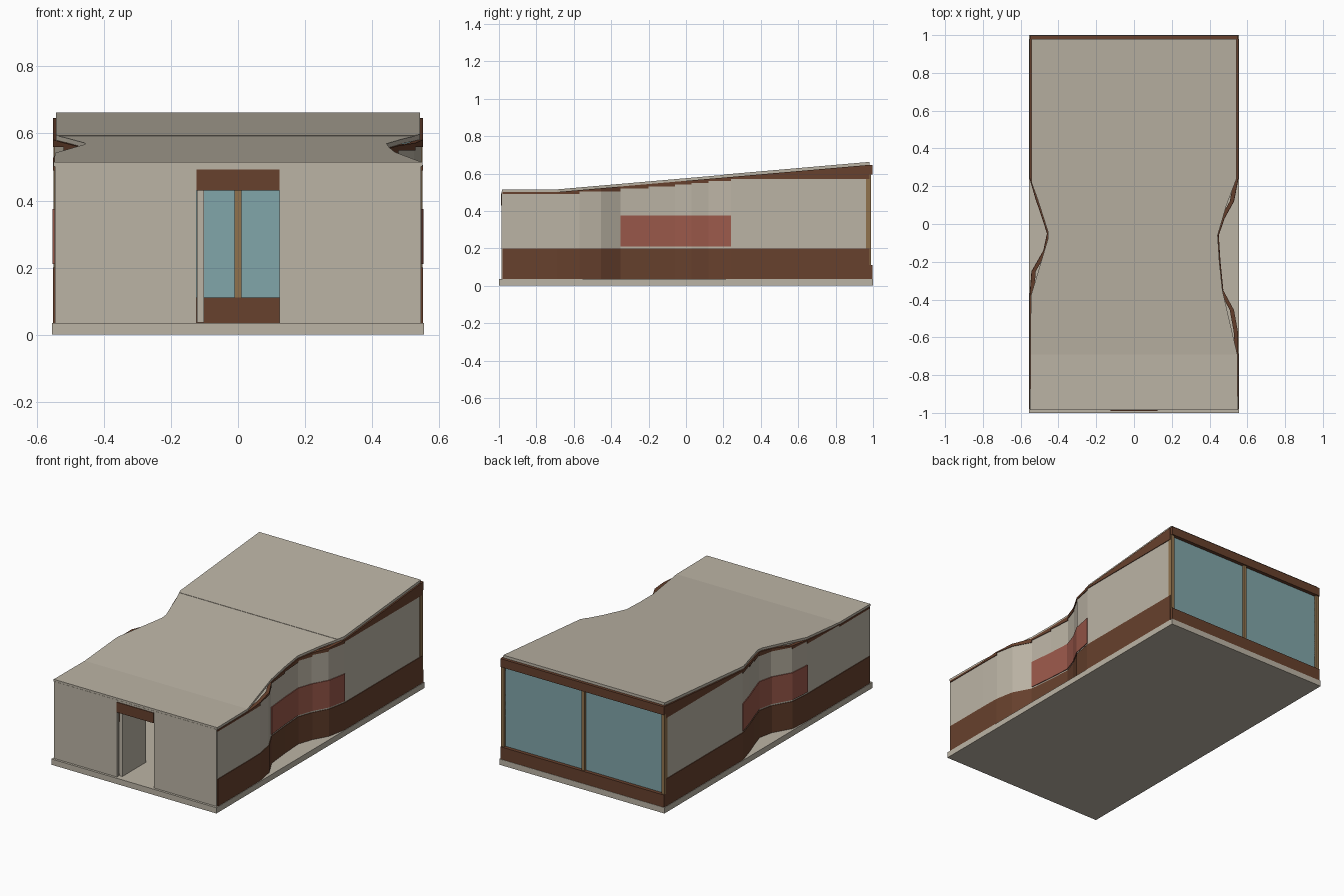
import bpy, bmesh

if "Cube" in bpy.data.objects:
    bpy.data.objects.remove(bpy.data.objects["Cube"])


def material(name, rgb):
    m = bpy.data.materials.new(name)
    m.diffuse_color = (*rgb, 1)
    m.use_nodes = True
    m.node_tree.nodes["Principled BSDF"].inputs["Base Color"].default_value = m.diffuse_color
    return m


CREAM = material("cream", (0.50, 0.455, 0.375))
BROWN = material("brown", (0.135, 0.052, 0.026))
RED = material("brick red", (0.33, 0.10, 0.07))
GLASS = material("blue glass", (0.22, 0.38, 0.40))
TAN = material("tan wood", (0.28, 0.17, 0.075))


def finish(bm, name, mat):
    bmesh.ops.recalc_face_normals(bm, faces=bm.faces)
    me = bpy.data.meshes.new(name)
    bm.to_mesh(me)
    bm.free()
    me.materials.append(mat)
    ob = bpy.data.objects.new(name, me)
    bpy.context.collection.objects.link(ob)


def loft(bm, sections):
    """Closed solid through rectangular sections (y, x0, x1, z0, z1)."""
    rings = [[bm.verts.new(p) for p in ((a, y, c), (b, y, c), (b, y, d), (a, y, d))]
             for y, a, b, c, d in sections]
    for r, s in zip(rings, rings[1:]):
        for i in range(4):
            j = (i + 1) % 4
            bm.faces.new((r[i], r[j], s[j], s[i]))
    bm.faces.new(rings[0])
    bm.faces.new(rings[-1])


def box(name, mat, x0, x1, y0, y1, z0, z1):
    bm = bmesh.new()
    loft(bm, [(y0, x0, x1, z0, z1), (y1, x0, x1, z0, z1)])
    finish(bm, name, mat)


def lerp(path, y):
    """Value at y on a list of (y, value) points."""
    for (y0, v0), (y1, v1) in zip(path, path[1:]):
        if y <= y1:
            return v0 + (v1 - v0) * (y - y0) / (y1 - y0)
    return path[-1][1]


ROOF = [(-0.985, 0.515), (-0.69, 0.515), (0.98, 0.66)]
THICK = 0.014


def under(y):
    return lerp(ROOF, y) - THICK


# Plan outlines of the pinched side walls: (y, distance from the centre line)
RIGHT_WALL = [(-0.98, 0.548), (-0.69, 0.548), (-0.57, 0.546), (-0.455, 0.525), (-0.35, 0.468),
              (-0.2, 0.453), (-0.06, 0.444), (0.03, 0.475), (0.12, 0.525), (0.24, 0.548),
              (0.98, 0.548)]
LEFT_WALL = [(-0.98, 0.548), (-0.69, 0.548), (-0.38, 0.548), (-0.25, 0.538), (-0.14, 0.475),
             (-0.05, 0.456), (0.04, 0.485), (0.13, 0.516), (0.24, 0.548), (0.98, 0.548)]
# Roof edges, which cut the curves a little straighter
RIGHT_ROOF = [(-0.985, 0.55), (-0.69, 0.547), (-0.35, 0.468), (-0.2, 0.452), (-0.06, 0.443),
              (0.1, 0.49), (0.24, 0.543), (0.98, 0.543)]
LEFT_ROOF = [(-0.985, 0.55), (-0.38, 0.546), (-0.08, 0.456), (-0.04, 0.456), (0.13, 0.51),
             (0.22, 0.543), (0.98, 0.543)]


def wall_top(y):
    """Stepped lower edge of the upper brown band."""
    for limit, z in ((-0.57, 0.49), (-0.35, 0.505), (-0.2, 0.52), (-0.06, 0.53),
                     (0.03, 0.54), (0.12, 0.55), (0.24, 0.56)):
        if y < limit:
            return z
    return 0.57


# Base slab
box("base_slab", CREAM, -0.555, 0.555, -1, 1, 0, 0.035)

# Side walls in horizontal bands
for side, sx, path in (("right", 1, RIGHT_WALL), ("left", -1, LEFT_WALL)):
    lower, middle, upper, panel = (bmesh.new() for _ in range(4))

    def row(y, x, out, z0, z1):
        return (y, sx * (x - 0.018), sx * (x + out), z0, z1)

    loft(lower, [row(y, x, 0.004, 0.035, 0.2) for y, x in path])
    for (ya, xa), (yb, xb) in zip(path, path[1:]):
        top = wall_top((ya + yb) / 2)
        loft(middle, [row(ya, xa, 0, 0.2, top), row(yb, xb, 0, 0.2, top)])
        loft(upper, [row(ya, xa, 0.004, top, under(ya)), row(yb, xb, 0.004, top, under(yb))])
    loft(panel, [(y, sx * x, sx * (x + 0.005), 0.21, 0.375)
                 for y, x in path if -0.39 < y < 0.25])
    finish(lower, side + "_lower_band", BROWN)
    finish(middle, side + "_wall", CREAM)
    finish(upper, side + "_upper_band", BROWN)
    finish(panel, side + "_red_panel", RED)

# Roof in a front and a rear sheet with a fine seam between them
SEAM = 0.2
ys = sorted({y for p in (RIGHT_ROOF, LEFT_ROOF, ROOF) for y, _ in p} | {SEAM})
for name, keep, lift in (("front_roof", [y for y in ys if y <= SEAM], 0),
                         ("rear_roof", [y for y in ys if y >= SEAM], 0.002)):
    bm = bmesh.new()
    loft(bm, [(y, -lerp(LEFT_ROOF, y), lerp(RIGHT_ROOF, y), under(y), lerp(ROOF, y) + lift)
              for y in keep])
    finish(bm, name, CREAM)

# Front wall with doorway, header and open door leaf
for s, side in ((-1, "left"), (1, "right")):
    a, b = sorted((s * 0.124, s * 0.546))
    box("front_wall_" + side, CREAM, a, b, -0.986, -0.965, 0.035, 0.492)
box("front_fascia", CREAM, -0.546, 0.546, -0.986, -0.965, 0.492, 0.503)
box("door_header", BROWN, -0.124, 0.124, -0.99, -0.965, 0.43, 0.492)
box("door_leaf", CREAM, -0.122, -0.102, -0.965, -0.74, 0.036, 0.43)

# Glazed rear wall
box("rear_sill", BROWN, -0.55, 0.55, 0.965, 0.998, 0.035, 0.11)
box("rear_header", BROWN, -0.55, 0.55, 0.965, 0.998, 0.595, 0.646)
box("rear_glass", GLASS, -0.54, 0.54, 0.97, 0.976, 0.11, 0.595)
for name, x in (("left", -0.54), ("centre", 0), ("right", 0.54)):
    box("rear_post_" + name, TAN, x - 0.01, x + 0.01, 0.962, 0.99, 0.11, 0.595)
